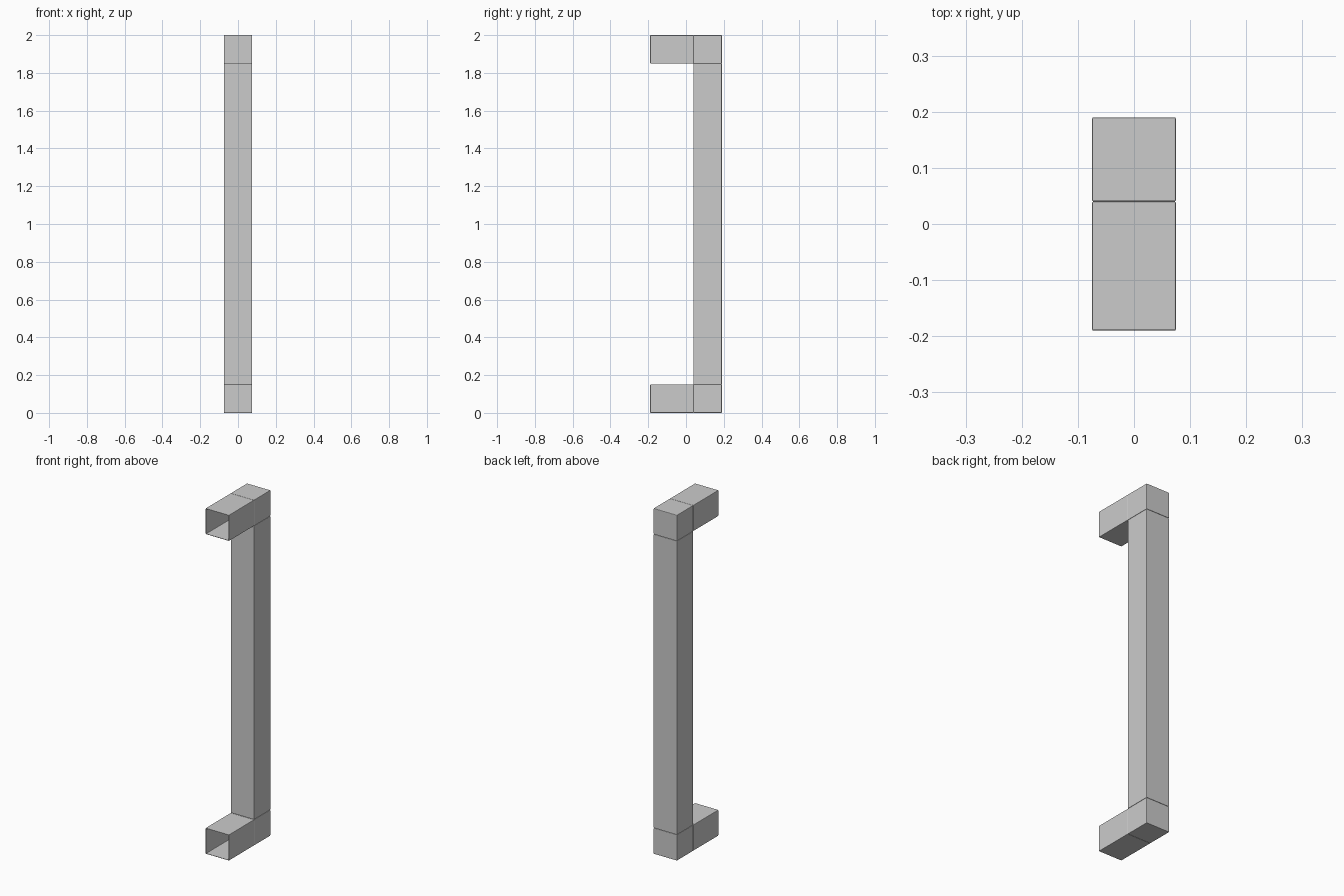
import bpy
import bmesh

if "Cube" in bpy.data.objects:
    bpy.data.objects.remove(bpy.data.objects["Cube"])

HALF = 0.075      # half width of the square section
SIZE = 0.15       # section width
BACK = 0.19       # half depth of the whole handle
SEAM = BACK - SIZE
EDGE = 0.003      # tiny edge rounding

grey = bpy.data.materials.new("light grey")
grey.diffuse_color = (0.6, 0.6, 0.6, 1)
grey.use_nodes = True
grey.node_tree.nodes["Principled BSDF"].inputs["Base Color"].default_value = grey.diffuse_color


def block(name, lo, hi, open_front=False):
    """Softly bevelled box between two corners, optionally open at the front."""
    bm = bmesh.new()
    bmesh.ops.create_cube(bm, size=1)
    for v in bm.verts:
        v.co = [lo[i] + (v.co[i] + 0.5) * (hi[i] - lo[i]) for i in range(3)]
    bmesh.ops.bevel(bm, geom=bm.edges[:], offset=EDGE, segments=2,
                    profile=0.5, affect='EDGES')
    if open_front:
        front = [f for f in bm.faces if f.normal.y < -0.99
                 and f.calc_area() > 0.01]
        bmesh.ops.delete(bm, geom=front, context='FACES')
    mesh = bpy.data.meshes.new(name)
    bm.to_mesh(mesh)
    bm.free()
    mesh.materials.append(grey)
    obj = bpy.data.objects.new(name, mesh)
    bpy.context.collection.objects.link(obj)
    return obj


# Upright grip
block("upright_grip", (-HALF, SEAM, SIZE), (HALF, BACK, 2 - SIZE))

# Corner blocks and hollow mounting arms at both ends
for label, z in (("lower", 0.0), ("upper", 2 - SIZE)):
    block(label + "_corner", (-HALF, SEAM, z), (HALF, BACK, z + SIZE))
    block(label + "_arm", (-HALF, -BACK, z), (HALF, SEAM, z + SIZE), True)
